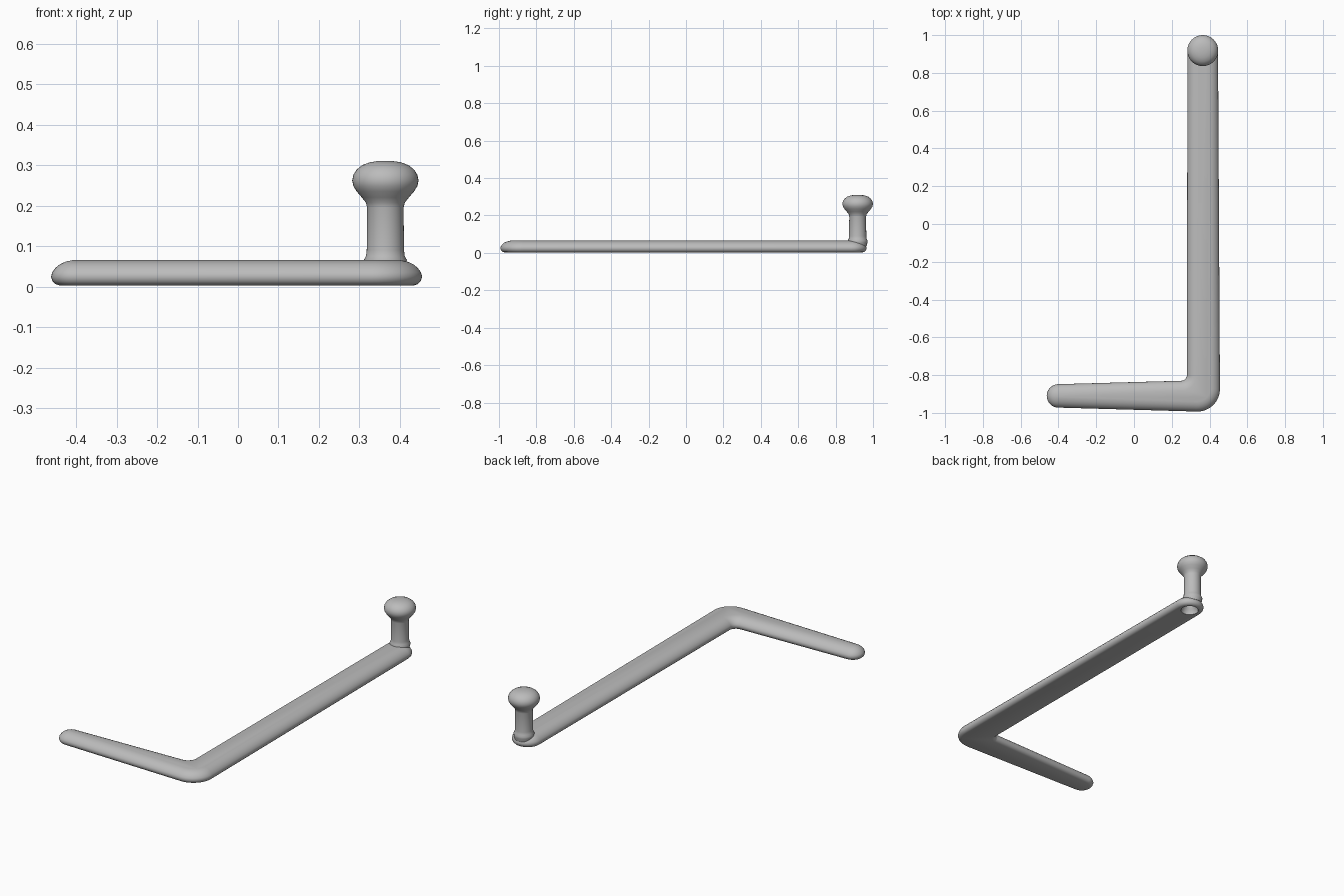
import bpy, bmesh
from math import sin, cos, radians, tau

if "Cube" in bpy.data.objects:
    bpy.data.objects.remove(bpy.data.objects["Cube"], do_unlink=True)

grey = bpy.data.materials.new("plain grey")
grey.use_nodes = True
grey.diffuse_color = (0.5, 0.5, 0.5, 1)
bsdf = grey.node_tree.nodes["Principled BSDF"]
bsdf.inputs["Base Color"].default_value = grey.diffuse_color
bsdf.inputs["Roughness"].default_value = 0.6


def loft(name, rings):
    """Skin a stack of equal-length point rings and close both ends."""
    bm = bmesh.new()
    loops = [[bm.verts.new(p) for p in ring] for ring in rings]
    n = len(loops[0])
    for a, b in zip(loops, loops[1:]):
        for i in range(n):
            j = (i + 1) % n
            bm.faces.new((a[i], a[j], b[j], b[i]))
    bm.faces.new(loops[0][::-1])
    bm.faces.new(loops[-1])
    bmesh.ops.recalc_face_normals(bm, faces=bm.faces)
    mesh = bpy.data.meshes.new(name)
    bm.to_mesh(mesh)
    bm.free()
    mesh.materials.append(grey)
    obj = bpy.data.objects.new(name, mesh)
    bpy.context.collection.objects.link(obj)
    return obj


def lathe(name, x, y, profile, sides=40):
    angles = [tau * i / sides for i in range(sides)]
    return loft(name, [[(x + r * cos(a), y + r * sin(a), z) for a in angles]
                       for r, z in profile])


# Bar outline: arcs (x, y, radius, start angle, end angle, inset sign)
ARCS = [
    (-0.40, -0.91, 0.062, 92, 268, -1),     # short arm tip
    (0.335, -0.873, 0.12, 268, 360, -1),    # outer corner
    (0.364, 0.885, 0.081, 0, 180, -1),      # far end under the knob
    (0.25, -0.80, 0.03, 360, 272, 1),       # inner corner
]


def outline(z, inset, steps=16):
    points = []
    for x, y, r, start, end, sign in ARCS:
        r += sign * inset
        for i in range(steps + 1):
            a = radians(start + (end - start) * i / steps)
            points.append((x + r * cos(a), y + r * sin(a), z))
    return points


# L-shaped bar: flat underside, well rounded upper edge
LEVELS = [(0.003, 0.020), (0.006, 0.011), (0.013, 0.004), (0.024, 0),
          (0.035, 0.003), (0.046, 0.011), (0.055, 0.022), (0.061, 0.035),
          (0.065, 0.052)]
bar = loft("bent_bar", [outline(z, inset) for z, inset in LEVELS])

# Stem flaring into the bar, topped by a mushroom knob
knob = lathe("stem_and_knob", 0.364, 0.918, [
    (0.047, 0.035), (0.052, 0.055), (0.053, 0.066), (0.048, 0.075),
    (0.046, 0.09), (0.045, 0.195), (0.048, 0.207), (0.058, 0.220),
    (0.071, 0.235), (0.079, 0.248), (0.082, 0.262), (0.079, 0.276),
    (0.071, 0.289), (0.057, 0.300), (0.038, 0.307), (0.018, 0.310),
    (0.002, 0.3105)])

# Hollow opening in the underside below the stem
cutter = lathe("underside_hole_cutter", 0.364, 0.895, [
    (0.046, -0.02), (0.046, 0.01), (0.038, 0.03), (0.022, 0.05), (0.02, 0.15)])
cutter.hide_render = True
cutter.hide_set(True)

for obj in (bar, knob):
    cut = obj.modifiers.new("underside hole", 'BOOLEAN')
    cut.operation = 'DIFFERENCE'
    cut.solver = 'EXACT'
    cut.object = cutter
    bpy.ops.object.select_all(action='DESELECT')
    obj.select_set(True)
    bpy.context.view_layer.objects.active = obj
    bpy.ops.object.modifier_apply(modifier=cut.name)
    bpy.ops.object.shade_smooth_by_angle(angle=radians(40))
